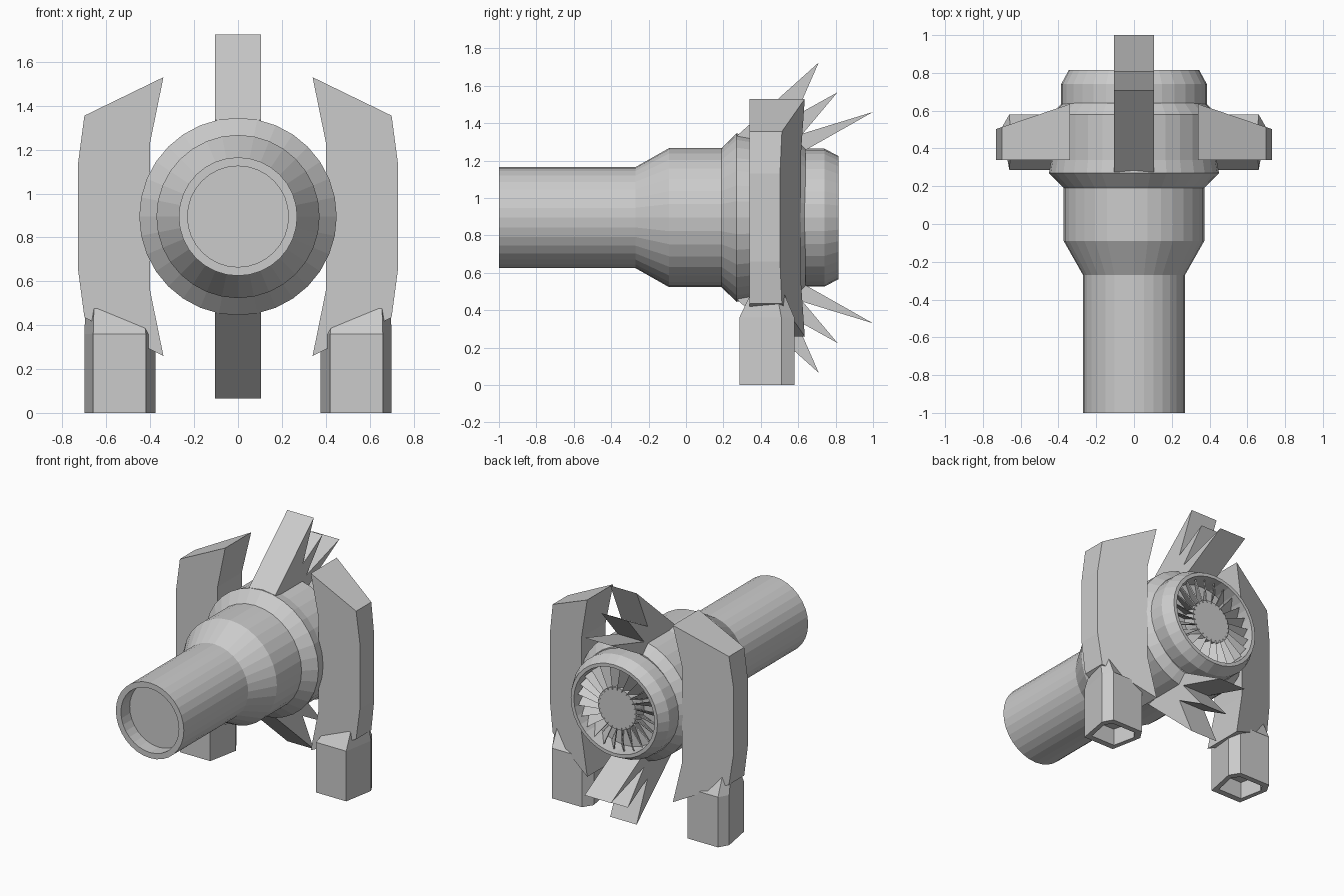
import bpy, bmesh, math
from mathutils import Vector

if "Cube" in bpy.data.objects:
    bpy.data.objects.remove(bpy.data.objects["Cube"])

CZ = 0.895  # height of the engine axis


def make(name, verts, faces):
    me = bpy.data.meshes.new(name)
    bm = bmesh.new()
    vs = [bm.verts.new(v) for v in verts]
    for f in faces:
        bm.faces.new([vs[i] for i in f])
    bmesh.ops.remove_doubles(bm, verts=bm.verts, dist=1e-5)
    bmesh.ops.recalc_face_normals(bm, faces=bm.faces)
    bm.to_mesh(me)
    bm.free()
    ob = bpy.data.objects.new(name, me)
    bpy.context.collection.objects.link(ob)
    return ob


def loft(name, rings):
    """Skin a list of equal-length rings and cap both ends."""
    n = len(rings[0])
    verts = [v for r in rings for v in r]
    faces = [(k * n + i, k * n + (i + 1) % n, (k + 1) * n + (i + 1) % n, (k + 1) * n + i)
             for k in range(len(rings) - 1) for i in range(n)]
    faces += [tuple(range(n)), tuple(range((len(rings) - 1) * n, len(rings) * n))]
    return make(name, verts, faces)


def lathe(name, profile, zscale=1.0, n=32):
    """Revolve (y, radius) pairs about the engine axis."""
    return loft(name, [[(r * math.cos(2 * math.pi * i / n), y,
                         CZ + zscale * r * math.sin(2 * math.pi * i / n))
                        for i in range(n)] for y, r in profile])


def mirrored(pts, s):
    return [(s * x, y, z) for x, y, z in pts]


# Main barrel with recessed front opening
lathe("barrel", [(-0.90, 0.23), (-1.0, 0.23), (-1.0, 0.27), (-0.27, 0.27), (-0.09, 0.372),
                 (0.19, 0.372), (0.27, 0.45), (0.34, 0.438), (0.58, 0.438), (0.64, 0.38)])

# Rear shroud with open recess
lathe("rear_shroud", [(0.60, 0.386), (0.74, 0.386), (0.815, 0.345), (0.815, 0.32),
                      (0.69, 0.31)], 0.955)

# Fan hub and pitched blades
lathe("fan_hub", [(0.66, 0.15), (0.78, 0.15)])
N = 24
verts, faces = [], []
for k in range(N):
    a = 2 * math.pi * k / N
    b = len(verts)
    for r, da, y in ((0.14, 0, 0.785), (0.31, 0.08, 0.785), (0.31, 0.33, 0.70), (0.14, 0.28, 0.70)):
        for t in (0, 0.012):
            verts.append((r * math.cos(a + da), y - t, CZ + 0.955 * r * math.sin(a + da)))
    faces += [[b + i for i in f] for f in ((0, 2, 4, 6), (1, 3, 5, 7), (0, 1, 3, 2),
                                          (2, 3, 5, 4), (4, 5, 7, 6), (6, 7, 1, 0))]
make("fan_blades", verts, faces)

# Side panels: front outline, back face slopes forward towards the outside
half = [(0.40, 0.34), (0.34, 0.635), (0.70, 0.46), (0.73, 0.235)]
outline = half + [(x, -dz) for x, dz in reversed(half)]
for s, side in ((1, "right"), (-1, "left")):
    front = [(x, 0.34, CZ + dz) for x, dz in outline]
    back = [(x, 0.635 - 0.34 * (x - 0.34), CZ + dz) for x, dz in outline]
    loft("side_panel_" + side, [mirrored(front, s), mirrored(back, s)])

# Hollow six-sided legs with slanted tops running into the panels
plan = [(0.42, 0.285), (0.66, 0.285), (0.70, 0.51), (0.66, 0.58), (0.42, 0.58), (0.375, 0.51)]
cx, cy = 0.54, 0.44


def ring(kx, ky, z):
    return [(cx + (x - cx) * kx, cy + (y - cy) * ky, z(x)) for x, y in plan]


for s, side in ((1, "right"), (-1, "left")):
    rings = [ring(0.78, 0.72, lambda x: 0.12), ring(0.78, 0.72, lambda x: 0.0),
             ring(1, 1, lambda x: 0.0), ring(1, 1, lambda x: 0.36),
             ring(0.97, 0.62, lambda x: 0.37 + 0.13 * (x - 0.375) / 0.325)]
    loft("leg_" + side, [mirrored(r, s) for r in rings])

# Three-pointed fins above and below the engine
fin = [(0.275, 1.335), (0.71, 1.725), (0.585, 1.44), (0.81, 1.565), (0.625, 1.345),
       (1.0, 1.46), (0.62, 1.245), (0.30, 1.22)]
for up, nm in ((1, "upper"), (-1, "lower")):
    loft("fin_" + nm, [[(x, y, CZ + up * (z - CZ)) for y, z in fin] for x in (-0.105, 0.105)])
